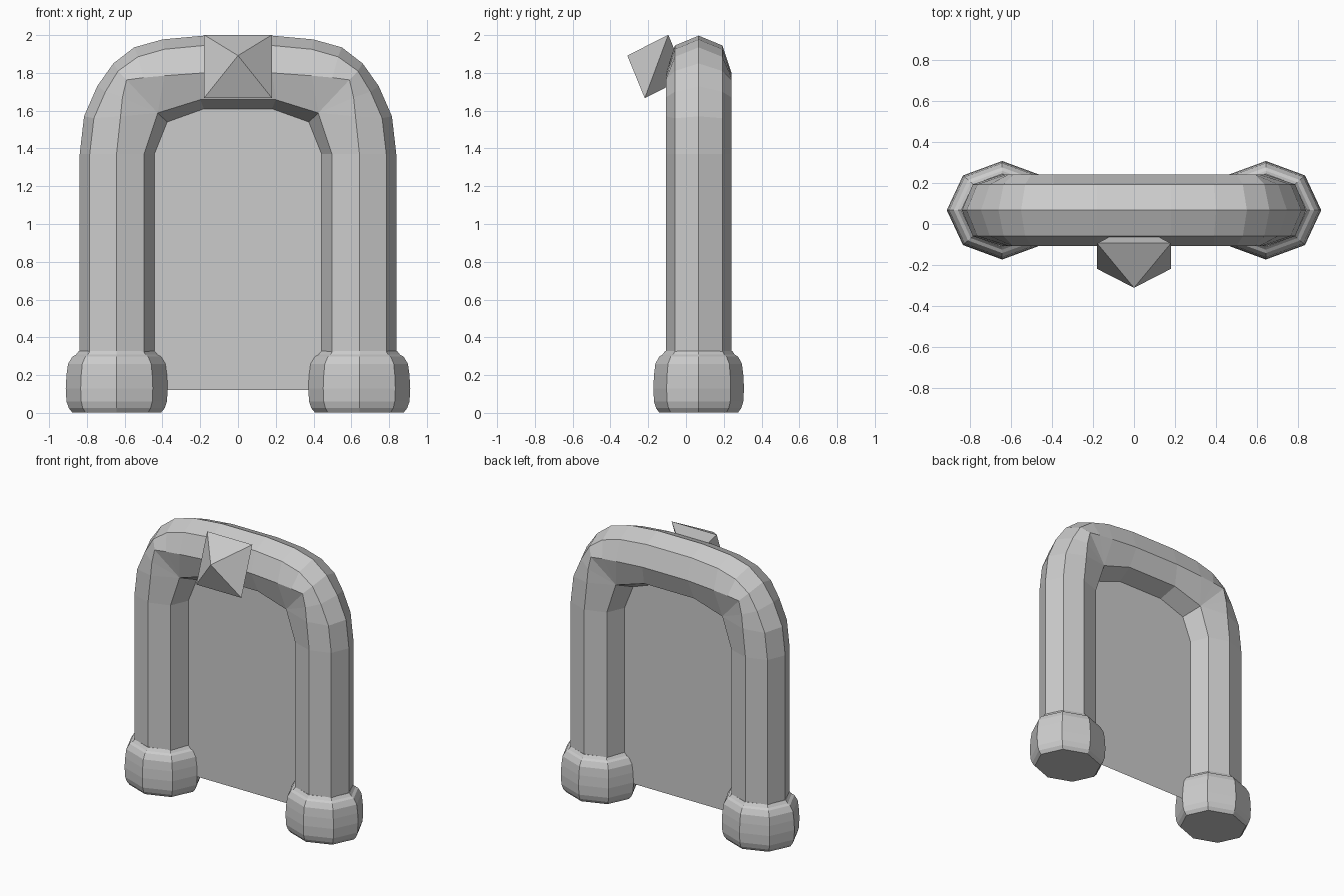
import bpy, bmesh
from math import cos, sin, pi

if "Cube" in bpy.data.objects:
    bpy.data.objects.remove(bpy.data.objects["Cube"])

YC = 0.067  # depth centre of the arch


def make_object(name, bm, merge=True):
    if merge:
        bmesh.ops.remove_doubles(bm, verts=bm.verts, dist=0.0005)
        bmesh.ops.recalc_face_normals(bm, faces=bm.faces)
    mesh = bpy.data.meshes.new(name)
    bm.to_mesh(mesh)
    bm.free()
    ob = bpy.data.objects.new(name, mesh)
    bpy.context.collection.objects.link(ob)
    return ob


def loft(name, rings):
    """Skin closed rings of points and cap both ends."""
    bm = bmesh.new()
    loops = [[bm.verts.new(p) for p in ring] for ring in rings]
    n = len(loops[0])
    for a, b in zip(loops, loops[1:]):
        for i in range(n):
            j = (i + 1) % n
            bm.faces.new((a[i], a[j], b[j], b[i]))
    bm.faces.new(loops[0])
    bm.faces.new(loops[-1])
    return make_object(name, bm)


# Arch tube: half-sections from inner edge to outer edge, as (x, z)
LEG_X = (0.443, 0.497, 0.643, 0.785, 0.838)
INNER = [(0.375, 1.54), (0.425, 1.588)]
half = [
    [(x, 0.28) for x in LEG_X],
    [(x, 1.37) for x in LEG_X],
    INNER + [(0.622, 1.57), (0.763, 1.56), (0.815, 1.57)],
    INNER + [(0.612, 1.67), (0.702, 1.70), (0.745, 1.73)],
    INNER + [(0.59, 1.763), (0.635, 1.81), (0.66, 1.85)],
    INNER + [(0.50, 1.775), (0.53, 1.885), (0.55, 1.935)],
    INNER + [(0.39, 1.785), (0.39, 1.925), (0.40, 1.977)],
    [(0.18, 1.61), (0.20, 1.658), (0.18, 1.80), (0.18, 1.945), (0.18, 1.997)],
]
DEPTH = (0, 0.126, 0.174, 0.126, 0)


def section(points, side):
    front = [(side * x, YC - d, z) for (x, z), d in zip(points, DEPTH)]
    back = [(side * x, YC + d, z) for (x, z), d in zip(points, DEPTH)]
    return front + back[3:0:-1]


loft("arch_tube", [section(p, 1) for p in half] + [section(p, -1) for p in reversed(half)])

# Feet: eight-sided collars with rounded edges, as (height, scale)
FOOT = [(0.002, 0.87), (0.025, 0.94), (0.06, 0.985), (0.13, 1.0), (0.2, 0.985),
        (0.26, 0.955), (0.298, 0.87), (0.308, 0.80), (0.328, 0.74)]
for side, label in ((-1, "left"), (1, "right")):
    loft(label + "_foot", [
        [(side * 0.642 + 0.27 * s * cos(i * pi / 4), YC + 0.24 * s * sin(i * pi / 4), z)
         for i in range(8)] for z, s in FOOT])

# Thin panel filling the opening
bm = bmesh.new()
bm.faces.new([bm.verts.new((x, YC, z)) for x, z in
              ((-0.55, 0.12), (0.55, 0.12), (0.55, 1.68), (-0.55, 1.68))])
make_object("door_panel", bm, merge=False)

# Tilted eight-faced gem on the front of the arch
bm = bmesh.new()
tips = [(sx * 0.18, 0, sz * 0.179) for sx in (-1, 1) for sz in (-1, 1)]
for p in tips + [(0, -0.165, 0), (0, 0.165, 0)]:
    bm.verts.new(p)
bmesh.ops.convex_hull(bm, input=bm.verts)
gem = make_object("gem", bm)
gem.location = (0, -0.156, 1.834)
gem.rotation_euler.x = -0.356
